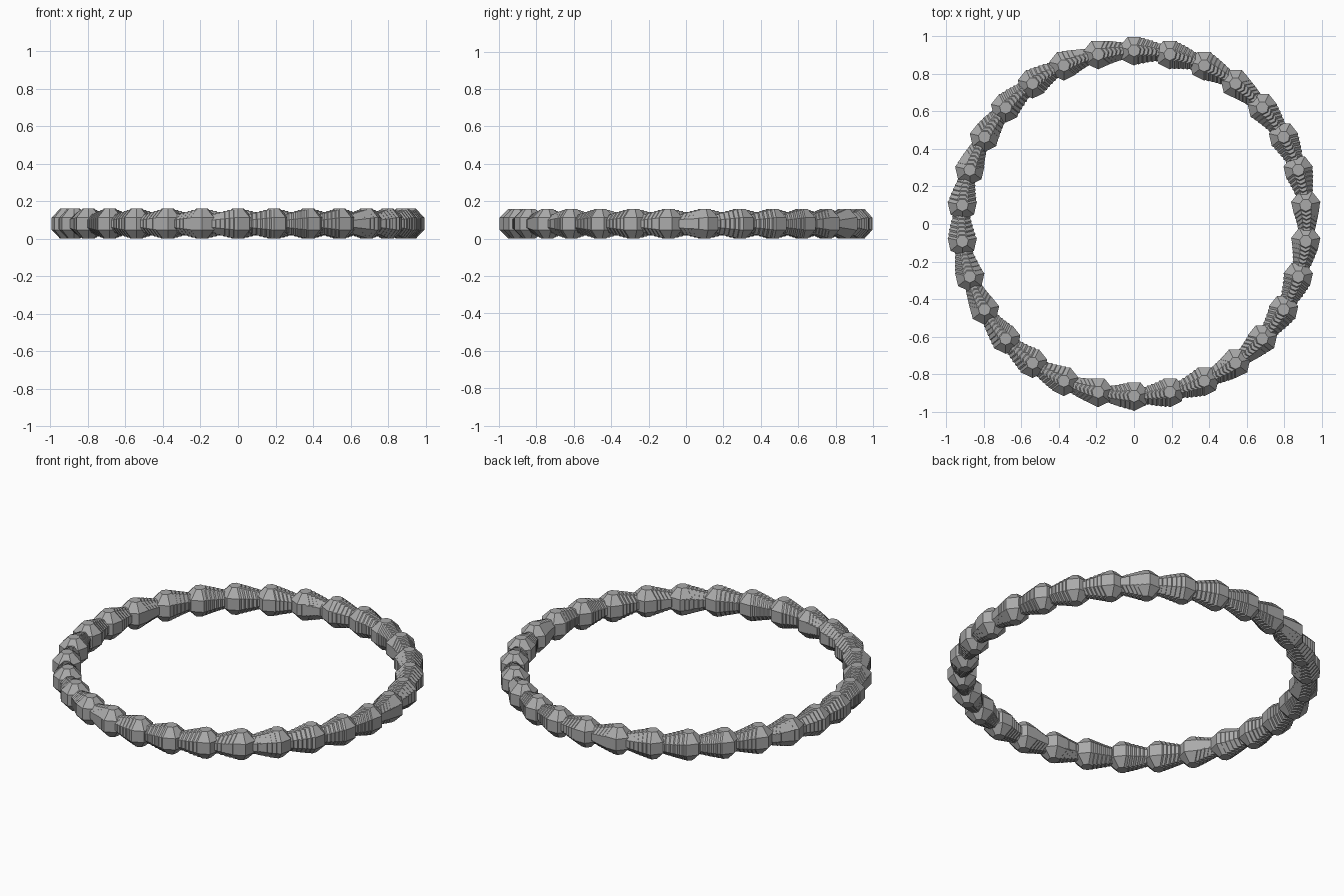
import bpy, bmesh, math

if "Cube" in bpy.data.objects:
    bpy.data.objects.remove(bpy.data.objects["Cube"])

grey = bpy.data.materials.new("stone_grey")
grey.use_nodes = True
colour = (0.4, 0.4, 0.4, 1)
grey.diffuse_color = colour
grey.node_tree.nodes["Principled BSDF"].inputs["Base Color"].default_value = colour

SIDES = 7
BEADS = 30          # large beads round the ring
STEPS = 8           # each large bead and its shrinking tail
RING = 0.92
BIG, SMALL = 0.0866, 0.042


def add_bead(bm, x, y, z, size):
    """Faceted ball: an octagon profile spun into a few flat sides."""
    rings = []
    for lat in (-67.5, -22.5, 22.5, 67.5):
        r = size * math.cos(math.radians(lat))
        h = size * math.sin(math.radians(lat))
        angles = [-math.pi / 2 + math.tau * i / SIDES for i in range(SIDES)]
        rings.append([bm.verts.new((x + r * math.cos(a), y + r * math.sin(a), z + h))
                      for a in angles])
    for low, high in zip(rings, rings[1:]):
        for i in range(SIDES):
            j = (i + 1) % SIDES
            bm.faces.new((low[i], low[j], high[j], high[i]))
    bm.faces.new(rings[0][::-1])
    bm.faces.new(rings[-1])


# Ring of beads, each one tapering clockwise towards the next
bm = bmesh.new()
for n in range(BEADS * STEPS):
    angle = math.pi / 2 - math.tau * n / (BEADS * STEPS)
    size = BIG + (SMALL - BIG) * (n % STEPS) / (STEPS - 1)
    add_bead(bm, RING * math.cos(angle), RING * math.sin(angle) + 0.004, 0.08, size)

mesh = bpy.data.meshes.new("beaded_ring")
bm.to_mesh(mesh)
bm.free()
mesh.materials.append(grey)
ring = bpy.data.objects.new("beaded_ring", mesh)
bpy.context.collection.objects.link(ring)
